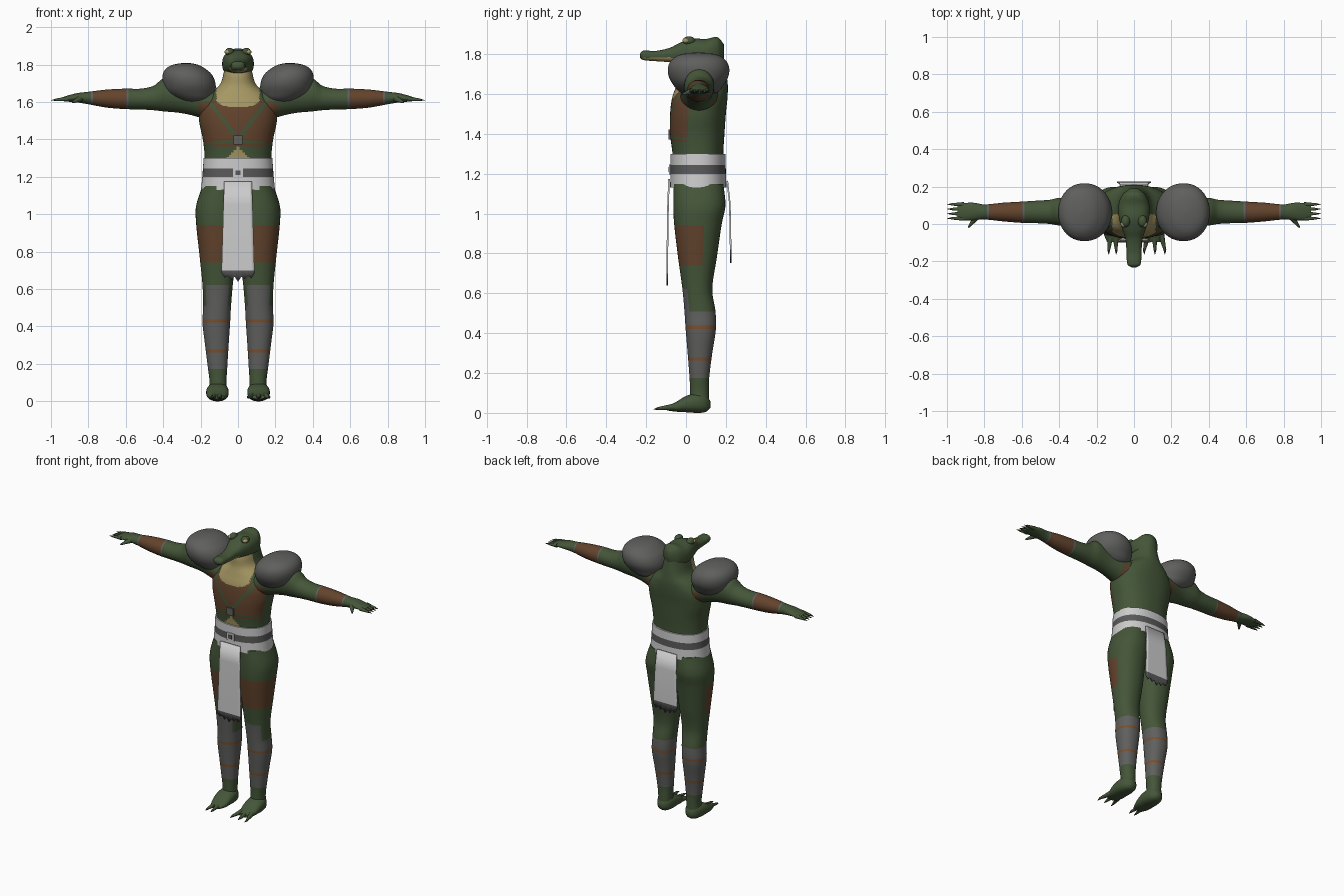
import bpy, bmesh, math
from mathutils import Vector

cube = bpy.data.objects.get("Cube")
if cube:
    bpy.data.objects.remove(cube, do_unlink=True)

COLOURS = {
    "green_skin": (.058, .092, .040), "brown_leather": (.125, .057, .026),
    "tan_hide": (.38, .31, .125), "grey_metal": (.115, .115, .112),
    "white_cloth": (.60, .60, .60), "dark_grey_trim": (.10, .10, .10),
    "strap_brown": (.19, .08, .028), "dark_claw": (.03, .035, .025),
}
MATS = {}
for label, rgb in COLOURS.items():
    m = bpy.data.materials.new(label)
    m.use_nodes = True
    m.diffuse_color = (*rgb, 1)
    bsdf = m.node_tree.nodes["Principled BSDF"]
    bsdf.inputs["Base Color"].default_value = (*rgb, 1)
    bsdf.inputs["Roughness"].default_value = .8
    MATS[label] = m
ORDER = list(MATS)


def finish(name, bm, rule, side=1):
    """Turn a bmesh into an object; rule is a colour name or a function of x, y, z."""
    bmesh.ops.recalc_face_normals(bm, faces=bm.faces)
    for f in bm.faces:
        c = f.calc_center_median()
        label = rule if isinstance(rule, str) else rule(c.x, c.y, c.z)
        f.material_index = ORDER.index(label)
    if side < 0:
        bmesh.ops.scale(bm, vec=(-1, 1, 1), verts=bm.verts)
        bmesh.ops.reverse_faces(bm, faces=bm.faces)
    mesh = bpy.data.meshes.new(name)
    bm.to_mesh(mesh)
    bm.free()
    for m in MATS.values():
        mesh.materials.append(m)
    ob = bpy.data.objects.new(name, mesh)
    bpy.context.collection.objects.link(ob)
    bpy.ops.object.select_all(action='DESELECT')
    ob.select_set(True)
    bpy.context.view_layer.objects.active = ob
    bpy.ops.object.shade_smooth_by_angle(angle=math.radians(45))
    return ob


def sample(keys, t):
    """Smooth interpolation through key rings."""
    i = max(k for k in range(len(keys) - 1) if keys[k][0] <= t + 1e-9)
    a, b = keys[i], keys[i + 1]
    p, n = keys[max(i - 1, 0)], keys[min(i + 2, len(keys) - 1)]
    h = b[0] - a[0]
    u = min(1, (t - a[0]) / h)
    out = []
    for j in range(1, 5):
        ma = (b[j] - p[j]) / (b[0] - p[0]) * h
        mb = (n[j] - a[j]) / (n[0] - a[0]) * h
        d = b[j] - a[j]
        out.append(a[j] + u * (ma + u * (3 * d - 2 * ma - mb + u * (ma + mb - 2 * d))))
    return out


def loft(name, axis, keys, rule, rings=40, seg=32, power=2.0, side=1):
    """Skin of oval rings; each key is position, low and high of both cross axes."""
    keys = sorted(keys)
    bm = bmesh.new()
    loops = []
    for r in range(rings + 1):
        t = keys[0][0] + (keys[-1][0] - keys[0][0]) * r / rings
        a0, a1, b0, b1 = sample(keys, t)
        loop = []
        for s in range(seg):
            w = 2 * math.pi * (s + .5) / seg
            ca, sa = math.cos(w), math.sin(w)
            a = (a0 + a1) / 2 + (a1 - a0) / 2 * math.copysign(abs(ca) ** (2 / power), ca)
            b = (b0 + b1) / 2 + (b1 - b0) / 2 * math.copysign(abs(sa) ** (2 / power), sa)
            loop.append(bm.verts.new({"x": (t, a, b), "y": (a, t, b), "z": (a, b, t)}[axis]))
        loops.append(loop)
    for lo, hi in zip(loops, loops[1:]):
        for s in range(seg):
            e = (s + 1) % seg
            bm.faces.new((lo[s], lo[e], hi[e], hi[s]))
    bm.faces.new(loops[0])
    bm.faces.new(loops[-1])
    return finish(name, bm, rule, side)


def spike(name, p, q, r, rule, side=1, tip=.15):
    """Tapered finger, toe or claw from p to q."""
    p, q = Vector(p), Vector(q)
    bm = bmesh.new()
    bmesh.ops.create_cone(bm, cap_ends=True, segments=10, radius1=r, radius2=r * tip, depth=(q - p).length)
    bmesh.ops.rotate(bm, verts=bm.verts, matrix=(q - p).to_track_quat('Z', 'Y').to_matrix())
    bmesh.ops.translate(bm, verts=bm.verts, vec=(p + q) / 2)
    return finish(name, bm, rule, side)


def ball(name, c, size, rule, side=1):
    bm = bmesh.new()
    bmesh.ops.create_uvsphere(bm, u_segments=16, v_segments=10, radius=1)
    bmesh.ops.scale(bm, vec=size, verts=bm.verts)
    bmesh.ops.translate(bm, vec=c, verts=bm.verts)
    return finish(name, bm, rule, side)


def box(name, c, size, rule):
    bm = bmesh.new()
    bmesh.ops.create_cube(bm, size=1)
    bmesh.ops.scale(bm, vec=size, verts=bm.verts)
    bmesh.ops.translate(bm, vec=c, verts=bm.verts)
    return finish(name, bm, rule)


# Torso and neck, with vest, crossed straps and pale throat
def torso_colour(x, y, z):
    ax = abs(x)
    if y < .05 and z > 1.57 + .45 * max(0, ax - .05) and ax < .115 and z < 1.79:
        return "tan_hide"
    if y < -.02 and z < 1.36 and ax < (1.365 - z) * .9:
        return "tan_hide"
    if y < .01 and 1.365 < z < 1.61:
        strap = abs(ax - (z - 1.4) * .76) < .013 or abs(z - 1.395 + .12 * ax) < .007
        return "green_skin" if strap else "brown_leather"
    return "green_skin"

loft("torso", "z", [
    (1.14, -.18, .18, -.06, .185), (1.30, -.178, .178, -.068, .187), (1.40, -.188, .188, -.08, .193),
    (1.50, -.208, .208, -.08, .20), (1.58, -.205, .205, -.07, .208), (1.64, -.16, .16, -.05, .21),
    (1.69, -.10, .10, -.035, .205), (1.75, -.078, .078, -.03, .195), (1.84, -.06, .06, 0, .18)],
    torso_colour, rings=110, seg=96, power=2.3)
box("chest_buckle", (0, -.083, 1.397), (.05, .012, .05), "grey_metal")

# Long-jawed head
loft("head", "y", [
    (-.232, -.012, .012, 1.785, 1.80), (-.22, -.034, .034, 1.772, 1.817), (-.15, -.04, .04, 1.765, 1.817),
    (-.08, -.046, .046, 1.76, 1.833), (-.03, -.062, .062, 1.755, 1.858), (.03, -.08, .08, 1.74, 1.878),
    (.10, -.083, .083, 1.73, 1.877), (.16, -.06, .06, 1.74, 1.885), (.19, -.022, .022, 1.78, 1.85)],
    lambda x, y, z: "tan_hide" if z < 1.783 and -.215 < y < -.05 else "green_skin",
    rings=60, seg=40, power=2.4)

# Wide belt with dark middle stripe
loft("belt", "z", [(1.13, -.198, .198, -.08, .203), (1.215, -.19, .19, -.078, .2),
                   (1.30, -.184, .184, -.078, .198)],
     lambda x, y, z: "dark_grey_trim" if 1.198 < z < 1.246 else "white_cloth",
     rings=34, seg=56, power=2.3)
box("belt_clasp", (0, -.08, 1.222), (.055, .009, .05), "white_cloth")
box("belt_clasp_pin", (0, -.085, 1.222), (.025, .008, .025), "dark_grey_trim")


def hanging_cloth(name, rows, hem, hem_top):
    """Cloth strip with a ragged darker hem; rows are height, depth, half width."""
    bm = bmesh.new()
    n = len(hem)
    grid = []
    for z, y, hw in rows + [(None, rows[-1][1], rows[-1][2])]:
        grid.append([bm.verts.new((hw * (2 * i / (n - 1) - 1), y, hem[i] if z is None else z))
                     for i in range(n)])
    for a, b in zip(grid, grid[1:]):
        for i in range(n - 1):
            bm.faces.new((a[i], a[i + 1], b[i + 1], b[i]))
    ob = finish(name, bm, lambda x, y, z: "dark_grey_trim" if z < hem_top else "white_cloth")
    mod = ob.modifiers.new("thickness", 'SOLIDIFY')
    mod.thickness, mod.offset = .008, 0

ragged = [.03, -.02, 0, -.04, -.01, -.055, -.01, -.03, 0, -.025, .015]
hanging_cloth("front_cloth", [(1.175, -.085, .074), (1.05, -.09, .078), (.70, -.095, .088)],
              [.672 + min(r, .02) * .6 for r in ragged], .70)
hanging_cloth("back_cloth", [(1.165, .207, .075), (1.05, .22, .08), (.82, .224, .09)],
              [.785 + r * .6 for r in ragged], .82)


# Limb colour rules
def leg_colour(x, y, z):
    if abs(z - .272) < .009 or abs(z - .432) < .009:
        return "strap_brown"
    if .17 < z < .51 or (.5 < z < .62 and y < .03 and abs(x - .11) < .06):
        return "grey_metal"
    return "brown_leather" if .74 < z < .945 and y < .085 and x > .03 else "green_skin"


def arm_colour(x, y, z):
    if abs(x - .59) < .006 or abs(x - .78) < .006:
        return "grey_metal"
    if .59 < x < .78 or (x < .21 and z < 1.6):
        return "brown_leather"
    return "green_skin"

for side, word in ((1, "left"), (-1, "right")):
    # Eyes under heavy brows
    ball(word + "_brow", (.045, .015, 1.868), (.024, .032, .022), "green_skin", side)
    ball(word + "_eye", (.056, .0, 1.868), (.016, .018, .013), "tan_hide", side)
    # Leg with shin guard
    loft(word + "_leg", "z", [
        (.03, .06, .158, .02, .115), (.10, .062, .152, .02, .115), (.17, .058, .16, .018, .116),
        (.30, .05, .176, .008, .132), (.42, .042, .19, -.002, .15), (.51, .037, .186, -.008, .148),
        (.62, .028, .19, -.018, .132), (.78, .01, .206, -.04, .155), (.95, -.004, .224, -.06, .18),
        (1.04, -.01, .225, -.064, .198), (1.15, -.01, .192, -.062, .188)],
        leg_colour, rings=140, seg=40, power=2.2, side=side)
    # Foot and toes
    loft(word + "_foot", "y", [
        (-.095, .075, .145, .012, .034), (-.05, .056, .163, .006, .055), (0, .05, .17, .003, .085),
        (.06, .052, .166, 0, .10), (.10, .065, .15, .005, .09), (.122, .09, .125, .025, .06)],
        "green_skin", rings=24, seg=28, power=2.4, side=side)
    toes = ((.075, .055), (.11, .112), (.145, .165)) if side > 0 else ((.10, .095), (.125, .135))
    for i, (x0, x1) in enumerate(toes):
        spike(f"{word}_toe_{i + 1}", (x0, -.055, .03), (x1, -.14, .022), .018, "green_skin", side, .4)
        spike(f"{word}_toe_claw_{i + 1}", (x1, -.138, .022), (x1, -.162, .018), .008, "dark_claw", side)
    # Arm with bracer, flattening into the palm
    loft(word + "_arm", "x", [
        (.10, -.03, .17, 1.47, 1.66), (.20, -.025, .155, 1.515, 1.70), (.30, -.012, .142, 1.54, 1.725),
        (.40, -.008, .14, 1.55, 1.725), (.45, 0, .13, 1.556, 1.688), (.52, .004, .125, 1.56, 1.672),
        (.60, .006, .12, 1.562, 1.672), (.70, .014, .114, 1.57, 1.667), (.80, .024, .105, 1.588, 1.655),
        (.86, .02, .114, 1.598, 1.648), (.91, .02, .112, 1.602, 1.635), (.945, .03, .105, 1.606, 1.624)],
        arm_colour, rings=160, seg=32, side=side)
    # Fingers and thumb
    for i in range(4):
        y = .03 + .025 * i
        spike(f"{word}_finger_{i + 1}", (.91, y, 1.617), (.975, y, 1.612), .013, "green_skin", side, .5)
        spike(f"{word}_finger_claw_{i + 1}", (.972, y, 1.612), (1.0, y, 1.609), .006, "dark_claw", side)
    spike(word + "_thumb", (.845, .035, 1.618), (.885, -.018, 1.598), .018, "green_skin", side, .25)
    # Domed shoulder guard
    loft(word + "_shoulder_guard", "z", [
        (1.585, .20, .26, .03, .10), (1.61, .145, .32, -.03, .16), (1.65, .123, .38, -.067, .192),
        (1.70, .12, .402, -.09, .216), (1.75, .142, .402, -.086, .212), (1.785, .185, .378, -.055, .182),
        (1.803, .225, .335, -.01, .135), (1.81, .27, .285, .055, .07)],
        "grey_metal", rings=48, seg=40, power=2.1, side=side)
